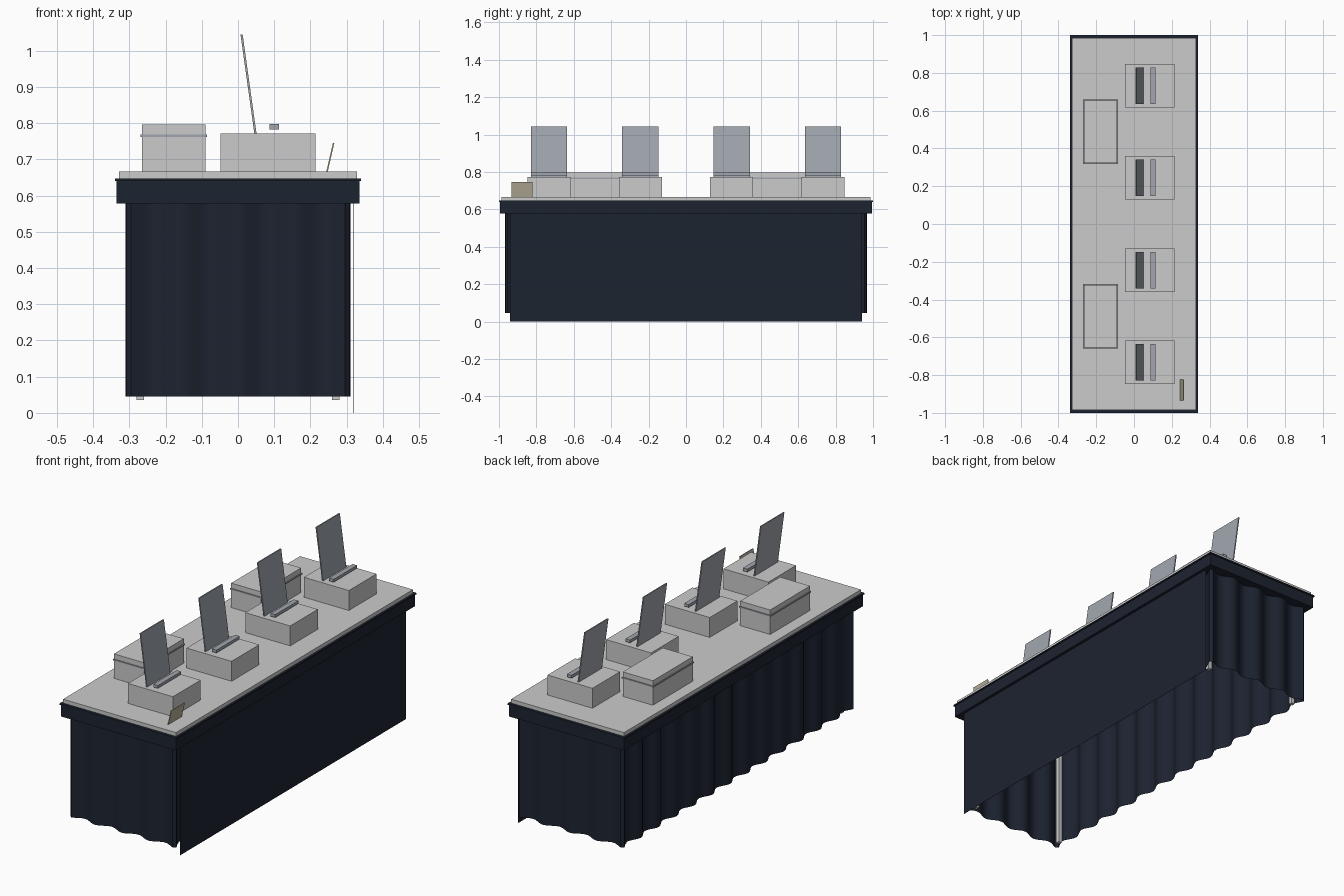
import bpy, bmesh, math

if "Cube" in bpy.data.objects:
    bpy.data.objects.remove(bpy.data.objects["Cube"])


def material(name, rgb):
    m = bpy.data.materials.new(name)
    m.diffuse_color = (*rgb, 1)
    m.use_nodes = True
    m.node_tree.nodes["Principled BSDF"].inputs["Base Color"].default_value = m.diffuse_color
    return m


navy = material("navy_cloth", (0.012, 0.017, 0.03))
slate = material("slate", (0.36, 0.39, 0.43))
tan = material("tan_card", (0.48, 0.44, 0.33))


def finish(bm, name, mat=None):
    bmesh.ops.recalc_face_normals(bm, faces=bm.faces)
    me = bpy.data.meshes.new(name)
    bm.to_mesh(me)
    bm.free()
    ob = bpy.data.objects.new(name, me)
    bpy.context.collection.objects.link(ob)
    if mat:
        me.materials.append(mat)
    return ob


def box(name, x, y, z, mat=None):
    """Box from (min, max) pairs."""
    bm = bmesh.new()
    bmesh.ops.create_cube(bm, size=1)
    for v in bm.verts:
        v.co = [(r[0] + r[1]) / 2 + c * (r[1] - r[0]) for r, c in zip((x, y, z), v.co)]
    return finish(bm, name, mat)


def leaning_panel(name, foot, head, y, t, mat):
    """Thin sheet leaning in x, from foot (x, z) to head (x, z)."""
    bm = bmesh.new()
    prof = [(foot[0] - t / 2, foot[1]), (foot[0] + t / 2, foot[1]),
            (head[0] + t / 2, head[1]), (head[0] - t / 2, head[1])]
    f = bm.faces.new([bm.verts.new((px, y[0], pz)) for px, pz in prof])
    ext = bmesh.ops.extrude_face_region(bm, geom=[f])["geom"]
    bmesh.ops.translate(bm, vec=(0, y[1] - y[0], 0),
                        verts=[g for g in ext if isinstance(g, bmesh.types.BMVert)])
    return finish(bm, name, mat)


# Table top, piping and cloth band
box("table_top", (-0.329, 0.329), (-0.986, 0.986), (0.64, 0.667))
box("cloth_piping", (-0.34, 0.34), (-1, 1), (0.64, 0.647), navy)
box("cloth_band", (-0.335, 0.335), (-0.995, 0.995), (0.578, 0.641), navy)

# Pleated skirt: wavy loop around the table
HX, HY, AMP, STEPS = 0.311, 0.968, 0.014, 10
corners = [(-HX, -HY), (HX, -HY), (HX, HY), (-HX, HY)]
loop = []
for i, (ax, ay) in enumerate(corners):
    bx, by = corners[(i + 1) % 4]
    waves = 4 if i % 2 == 0 else 13
    length = math.hypot(bx - ax, by - ay)
    dx, dy = (bx - ax) / length, (by - ay) / length
    for k in range(1, waves * STEPS):
        s = k / (waves * STEPS)
        inset = AMP * (1 - math.cos(2 * math.pi * waves * s))
        loop.append((ax + dx * length * s - dy * inset, ay + dy * length * s + dx * inset))
bm = bmesh.new()
rings = [[bm.verts.new((x, y, z)) for x, y in loop] for z in (0.045, 0.58)]
for i in range(len(loop)):
    j = (i + 1) % len(loop)
    bm.faces.new((rings[0][i], rings[0][j], rings[1][j], rings[1][i]))
skirt = finish(bm, "pleated_skirt", navy)
bpy.context.view_layer.objects.active = skirt
skirt.select_set(True)
bpy.ops.object.shade_smooth_by_angle(angle=math.radians(50))

# Flat cloth panel on the display side
box("flat_front_panel", (0.319, 0.32), (-0.94, 0.94), (0, 0.6), navy)

# Legs
for sx in (-1, 1):
    for sy in (-1, 1):
        x, y = sx * 0.27, sy * 0.905
        box("table_leg", (x - 0.01, x + 0.01), (y - 0.01, y + 0.01), (0.036, 0.58))

# Display stands, each with a leaning screen and a small bar
for y in (-0.732, -0.244, 0.244, 0.732):
    box("display_stand", (-0.048, 0.214), (y - 0.115, y + 0.115), (0.667, 0.772))
    leaning_panel("display_screen", (0.048, 0.772), (0.01, 1.044),
                  (y - 0.097, y + 0.097), 0.006, slate)
    box("display_bar", (0.087, 0.113), (y - 0.097, y + 0.097), (0.782, 0.797), slate)

# Storage boxes with a lid rim
for y in (-0.488, 0.488):
    box("storage_box", (-0.265, -0.09), (y - 0.166, y + 0.166), (0.667, 0.796))
    box("storage_box_rim", (-0.269, -0.086), (y - 0.17, y + 0.17), (0.762, 0.769), slate)

# Small leaning card
leaning_panel("small_card", (0.246, 0.667), (0.264, 0.745), (-0.934, -0.822), 0.004, tan)
